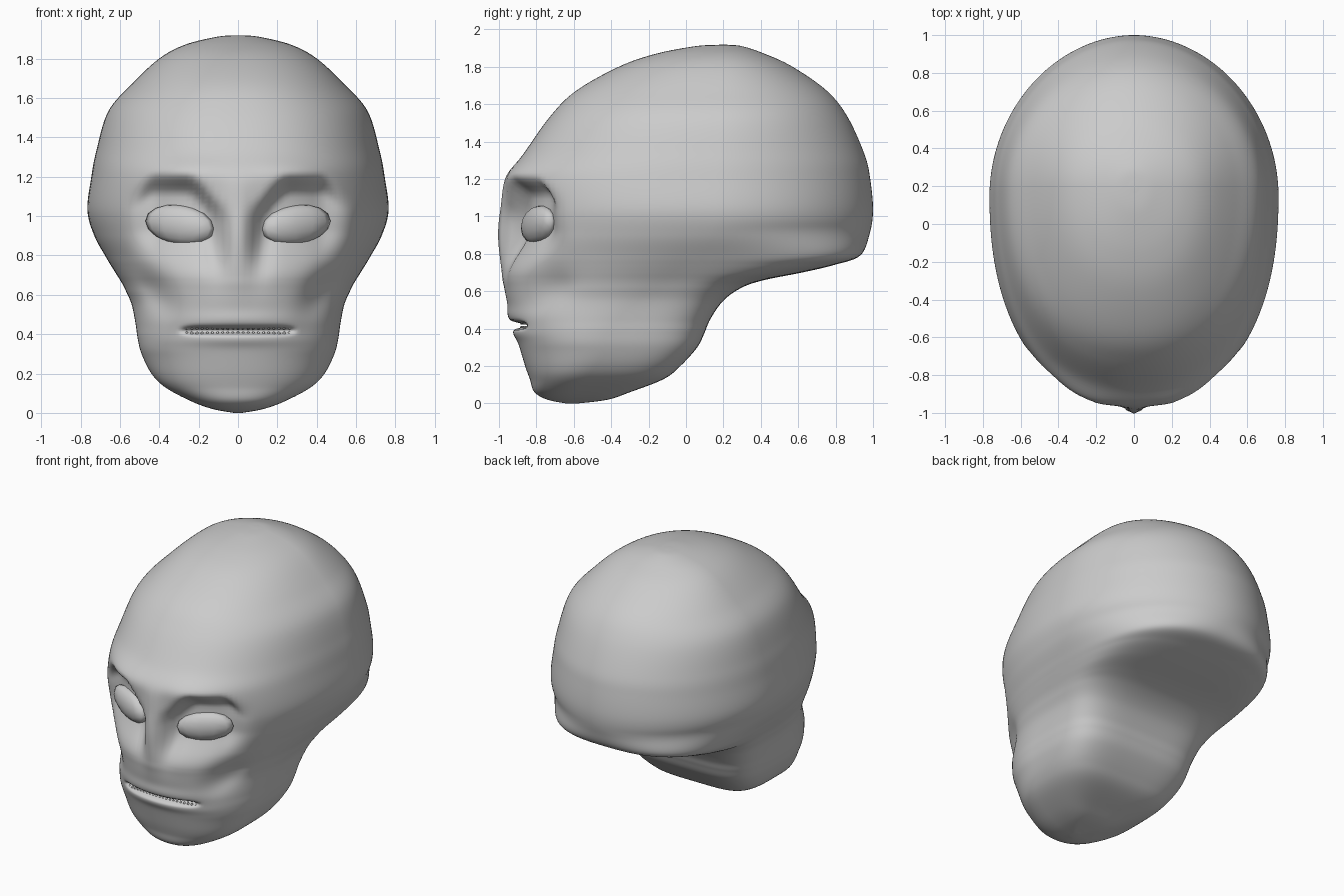
import bpy, bmesh, math
from mathutils import Vector

cube = bpy.data.objects.get("Cube")
if cube:
    bpy.data.objects.remove(cube)

mat = bpy.data.materials.new("plain_grey")
mat.use_nodes = True
GREY = (0.6, 0.6, 0.6, 1)
mat.diffuse_color = GREY
mat.node_tree.nodes["Principled BSDF"].inputs["Base Color"].default_value = GREY


def smooth(a, b, v):
    t = min(1, max(0, (v - a) / (b - a)))
    return t * t * (3 - 2 * t)


def bump(x, z, cx, cz, sx, sz):
    return math.exp(-((x - cx) / sx) ** 2 - ((z - cz) / sz) ** 2)


def finish(bm, name):
    bmesh.ops.recalc_face_normals(bm, faces=bm.faces)
    mesh = bpy.data.meshes.new(name)
    bm.to_mesh(mesh)
    bm.free()
    mesh.materials.append(mat)
    for p in mesh.polygons:
        p.use_smooth = True
    obj = bpy.data.objects.new(name, mesh)
    bpy.context.collection.objects.link(obj)
    return obj


# Head outline by height: z, front y, back y, half width
OUTLINE = [Vector(k) for k in (
    (0, -.64, -.58, .02), (.02, -.74, -.42, .13), (.06, -.81, -.3, .24),
    (.13, -.835, -.12, .37), (.2, -.86, -.03, .44), (.3, -.89, .06, .49),
    (.38, -.915, .1, .51), (.45, -.935, .13, .52), (.55, -.955, .2, .54),
    (.62, -.965, .3, .57), (.66, -.97, .42, .59), (.7, -.97, .62, .615),
    (.74, -.97, .79, .64), (.79, -.97, .93, .67), (.9, -.97, .98, .73),
    (1.03, -.965, 1, .765), (1.2, -.955, .985, .745), (1.33, -.87, .955, .72),
    (1.53, -.73, .865, .66), (1.67, -.59, .755, .54), (1.8, -.36, .57, .4),
    (1.87, -.16, .42, .27), (1.91, .05, .3, .11), (1.918, .18, .22, .02))]


def outline_rows(steps):
    """Smooth curve through the outline keys."""
    n = len(OUTLINE) - 1
    for i in range(n):
        a, b = OUTLINE[i], OUTLINE[i + 1]
        ta = (b - OUTLINE[max(i - 1, 0)]) / 2
        tb = (OUTLINE[min(i + 2, n)] - a) / 2
        for s in range(steps):
            t = s / steps
            h = t * t * (3 - 2 * t)
            yield (a * (1 - h) + b * h + ta * (t * (1 - t) ** 2)
                   - tb * (t * t * (1 - t)))
    yield OUTLINE[n]


def face_depth(x, z):
    """How far the face sinks in (+) or stands out (-)."""
    x = abs(x)
    # eye sockets, sharper under the brow and soft towards the cheek
    top = 1.0 + .16 * smooth(.06, .26, x) - .08 * smooth(.42, .56, x)
    across = smooth(.03, .17, x) * (1 - smooth(.4, .59, x))
    d = .11 * across * smooth(.68, .94, z) * (1 - smooth(top - .06, top + .07, z))
    d += .03 * bump(x, z, .11, .85, .05, .14)            # beside the nose
    d -= .035 * bump(x, z, 0, .92, .06, .24)             # nose ridge
    d -= .025 * bump(x, z, .27, 1.23, .2, .07)           # brow
    d -= .02 * bump(x, z, .47, .8, .12, .1)              # cheekbone
    d += .05 * bump(x, z, .43 + .4 * (z - .62), .62, .08, .11)  # cheek hollow
    # mouth slit and lips
    d += .085 * (1 - smooth(.2, .31, x)) * bump(0, z, 0, .418, 1, .015)
    d -= .012 * bump(x, z, 0, .47, .3, .04) + .01 * bump(x, z, 0, .37, .3, .03)
    return d


# Head
COLS = 160
bm = bmesh.new()
rings = []
for z, front, back, w in outline_rows(8):
    # the widest point moves back from the jaw to the skull
    mid = (-.6 + .17 * smooth(0, .3, z) + .58 * smooth(.3, 1, z)
           + .05 * smooth(1, 1.9, z))
    # the back of the jaw is boxy, the skull is round
    back_power = 4.5 - 2.55 * smooth(.5, .95, z)
    ring = []
    for c in range(COLS):
        a = math.tau * c / COLS
        s, k = math.sin(a), math.cos(a)
        n = 2.25 if k > 0 else back_power
        x = w * math.copysign(abs(s) ** (2 / n), s)
        y = mid + (front - mid if k > 0 else back - mid) * abs(k) ** (2 / n)
        if k > 0:
            y += face_depth(x, z) * smooth(.4, .7, -y)
        ring.append(bm.verts.new((x, y, z)))
    rings.append(ring)
for lower, upper in zip(rings, rings[1:]):
    for c in range(COLS):
        e = (c + 1) % COLS
        bm.faces.new((lower[c], lower[e], upper[e], upper[c]))
bm.faces.new(rings[0])
bm.faces.new(rings[-1])
finish(bm, "head")

# Eyes: shallow lozenges set into the sockets
for side, name in ((1, "left_eye"), (-1, "right_eye")):
    bm = bmesh.new()
    bmesh.ops.create_uvsphere(bm, u_segments=12, v_segments=8, radius=1)
    for v in bm.verts:
        x, y, z = v.co
        v.co = (side * (.295 + .175 * x), -.79 + .065 * y + .07 * x,
                .955 + .1 * z + .02 * x)
    finish(bm, name)

# Teeth: two rows of small points inside the mouth
bm = bmesh.new()
for i in range(-10, 11):
    x = i * .026
    for up in (1, -1):
        geo = bmesh.ops.create_cone(bm, cap_ends=True, segments=8,
                                    radius1=.011, radius2=.003, depth=.016)
        for v in geo["verts"]:
            v.co = (v.co.x + x, v.co.y - .88 + .5 * x * x,
                    .418 + up * (.012 - v.co.z))
finish(bm, "teeth")
